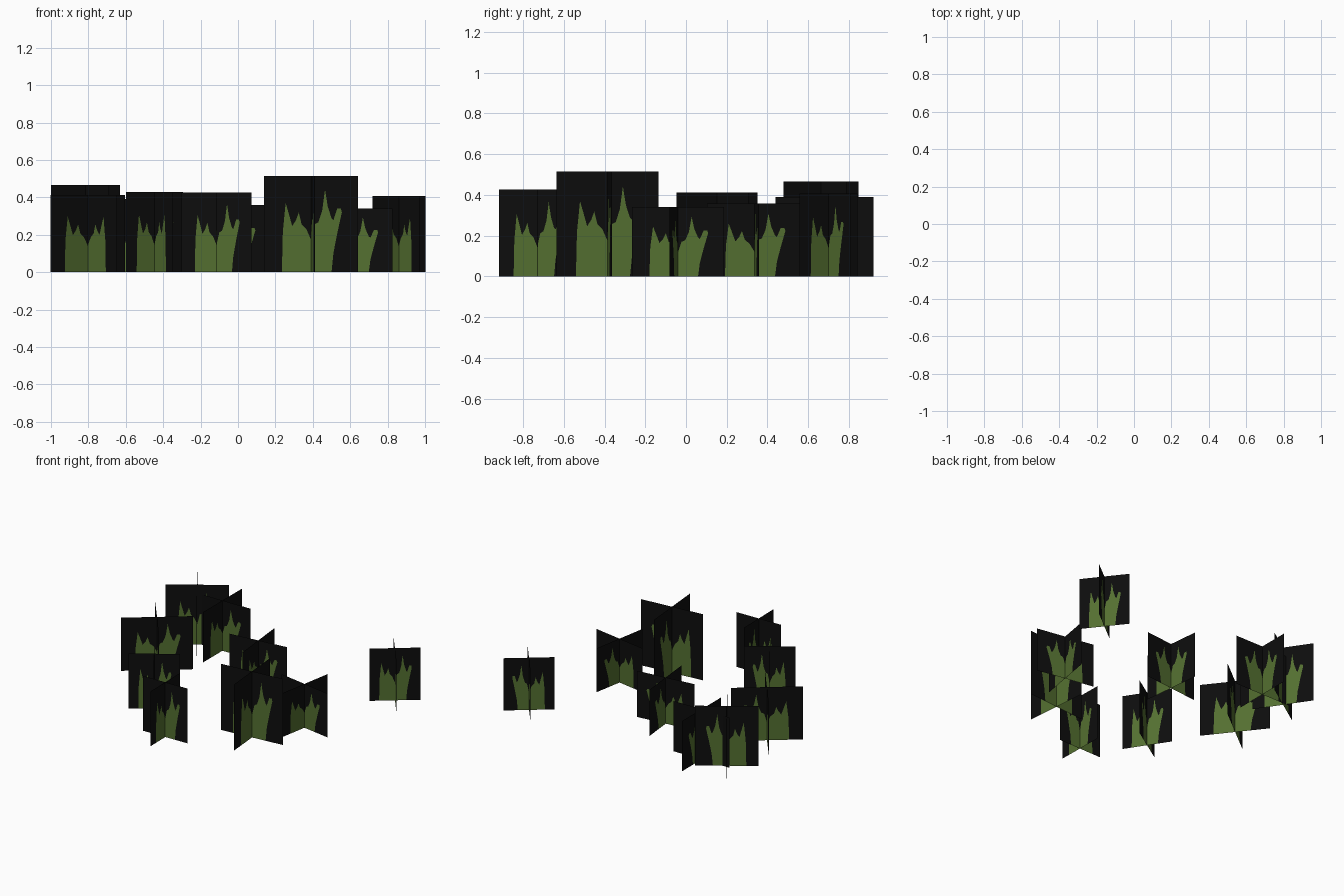
import bpy, bmesh, math

if "Cube" in bpy.data.objects:
    bpy.data.objects.remove(bpy.data.objects["Cube"])


def flat_material(name, rgb):
    m = bpy.data.materials.new(name)
    m.diffuse_color = (*rgb, 1.0)
    m.use_nodes = True
    m.node_tree.nodes["Principled BSDF"].inputs["Base Color"].default_value = m.diffuse_color
    return m


BLACK = flat_material("card_black", (0.004, 0.004, 0.004))
GREEN = flat_material("grass_green", (0.088, 0.160, 0.030))

# Grass silhouette on a unit card: (across, lower edge, upper edge)
BLADES = [
    (0.00, 0, 0), (0.19, 0, 0), (0.20, 0, 0.42), (0.23, 0, 0.72), (0.26, 0, 0.62),
    (0.30, 0, 0.48), (0.34, 0, 0.54), (0.37, 0, 0.62), (0.40, 0, 0.50), (0.45, 0, 0.45),
    (0.50, 0, 0.34), (0.54, 0, 0.50), (0.58, 0, 0.52), (0.62, 0, 0.64), (0.65, 0, 0.86),
    (0.68, 0, 0.68), (0.72, 0, 0.56), (0.74, 0.20, 0.54), (0.78, 0.40, 0.66),
    (0.82, 0.58, 0.66), (0.83, 0.62, 0.62), (1.00, 0.62, 0.62),
]


def add_card(bm, angle, width, height):
    """Upright card through the clump axis, cut into columns of black and green."""
    dx, dy = math.cos(angle), math.sin(angle)

    def vert(u, t):
        s = (u - 0.5) * width
        return bm.verts.new((s * dx, s * dy, t * height))

    for (u0, lo0, hi0), (u1, lo1, hi1) in zip(BLADES, BLADES[1:]):
        left, right = (0, lo0, hi0, 1), (0, lo1, hi1, 1)
        for i in range(3):
            pts = []
            for p in ((u0, left[i]), (u1, right[i]), (u1, right[i + 1]), (u0, left[i + 1])):
                if p not in pts:
                    pts.append(p)
            if len(pts) > 2:
                f = bm.faces.new([vert(*p) for p in pts])
                f.material_index = 1 if i == 1 else 0


def grass_clump(name, x, y, width, height, degrees):
    """Two upright cards crossed at right angles."""
    bm = bmesh.new()
    for turn in (0, 90):
        add_card(bm, math.radians(degrees + turn), width, height)
    bmesh.ops.remove_doubles(bm, verts=bm.verts, dist=1e-5)
    mesh = bpy.data.meshes.new(name)
    bm.to_mesh(mesh)
    bm.free()
    mesh.materials.append(BLACK)
    mesh.materials.append(GREEN)
    ob = bpy.data.objects.new(name, mesh)
    ob.location = (x, y, 0)
    bpy.context.collection.objects.link(ob)


# Clumps: x, y, card width, height, turn in degrees
CLUMPS = [
    (0.86, 0.70, 0.36, 0.406, 38),
    (-0.815, 0.663, 0.445, 0.465, 34),
    (-0.803, 0.152, 0.505, 0.413, 38),
    (-0.61, 0.68, 0.48, 0.391, 0),
    (-0.06, 0.335, 0.466, 0.359, 6),
    (0.60, -0.04, 0.458, 0.341, -10),
    (-0.115, -0.73, 0.375, 0.426, 1),
    (-0.447, -0.39, 0.365, 0.429, 33),
    (0.39, -0.385, 0.503, 0.514, 5),
]
for i, c in enumerate(CLUMPS, 1):
    grass_clump(f"grass_clump_{i}", *c)
